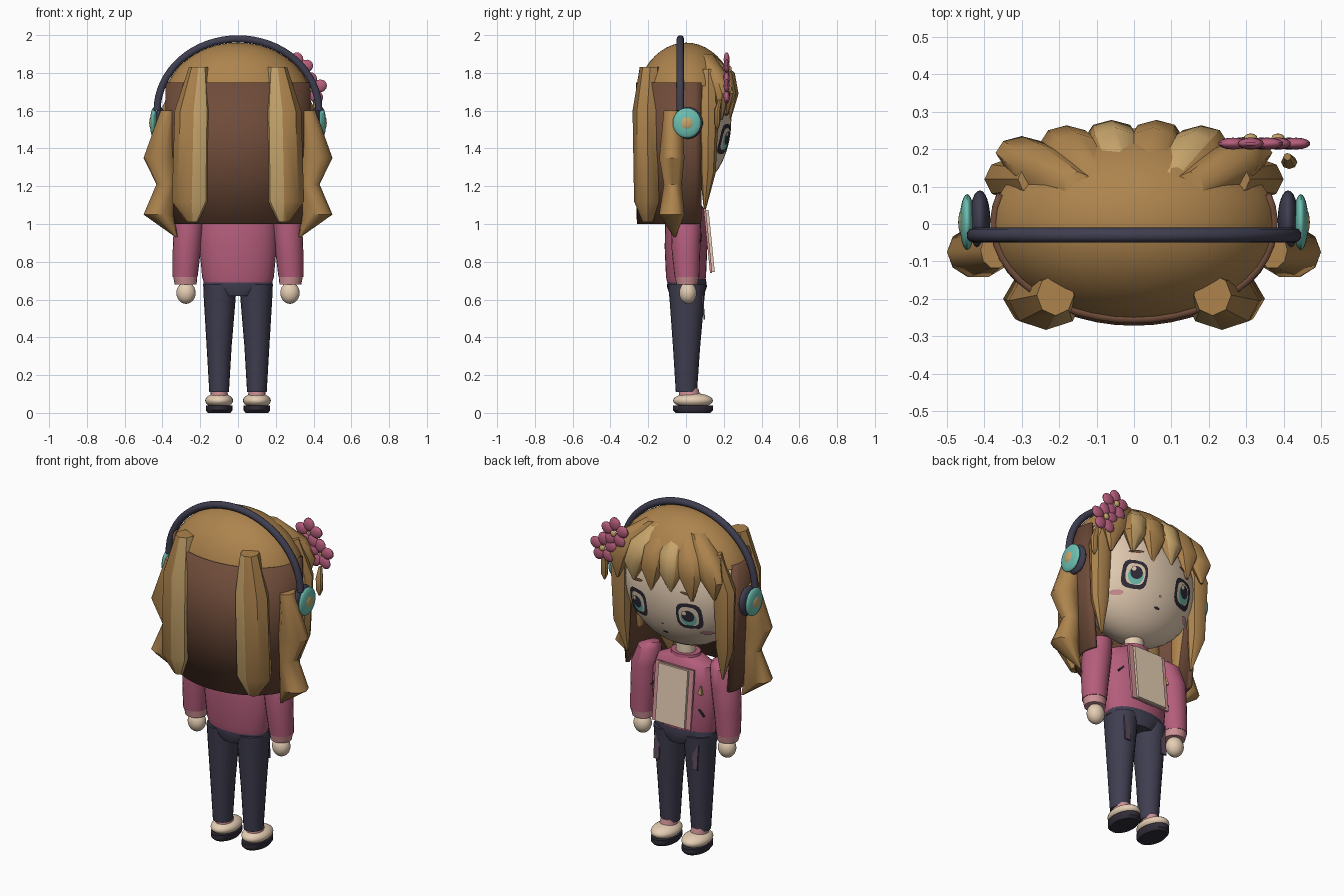
import bpy, bmesh
from math import sin, cos, pi, sqrt, radians
from mathutils import Matrix, Vector

old = bpy.data.objects.get("Cube")
if old:
    bpy.data.objects.remove(old, do_unlink=True)


def material(name, *rgb):
    m = bpy.data.materials.new(name)
    m.use_nodes = True
    m.diffuse_color = (*rgb, 1)
    m.node_tree.nodes["Principled BSDF"].inputs["Base Color"].default_value = (*rgb, 1)
    return m


HAIR = material("golden brown hair", .42, .23, .075)
LIGHT = material("light hair and gold", .58, .38, .15)
BROWN = material("dark brown hair", .16, .072, .042)
SKIN = material("warm cream", .78, .61, .45)
PINK = material("rose pink", .46, .11, .2)
PALE = material("pale pink", .62, .28, .3)
NAVY = material("navy cloth", .05, .048, .08)
DARK = material("dark ink", .03, .026, .04)
TEAL = material("teal", .15, .52, .44)
PLUM = material("plum", .11, .07, .11)

parts = []
SIDES = (("left", 1), ("right", -1))


def add(name, bm, *mats):
    bmesh.ops.recalc_face_normals(bm, faces=bm.faces)
    mesh = bpy.data.meshes.new(name)
    bm.to_mesh(mesh)
    bm.free()
    for m in mats:
        mesh.materials.append(m)
    obj = bpy.data.objects.new(name, mesh)
    bpy.context.collection.objects.link(obj)
    parts.append(obj)
    return obj


def loft(name, mat, stations, sides=20, flip=1, light=()):
    """Stack horizontal rings (x, y, z, rx, ry); sides listed in light get the highlight colour."""
    bm = bmesh.new()
    rings = []
    for x, y, z, rx, ry in stations:
        angles = [2 * pi * k / sides for k in range(sides)]
        rings.append([bm.verts.new((flip * (x + rx * cos(a)), y + ry * sin(a), z)) for a in angles])
    for a, b in zip(rings, rings[1:]):
        for k in range(sides):
            n = (k + 1) % sides
            bm.faces.new((a[k], a[n], b[n], b[k])).material_index = int(k in light)
    bm.faces.new(rings[0])
    bm.faces.new(rings[-1])
    return add(name, bm, mat, LIGHT)


def ball(name, mat, centre, radii, turn=0, segments=24):
    bm = bmesh.new()
    bmesh.ops.create_uvsphere(bm, u_segments=segments, v_segments=segments // 2, radius=1)
    frame = Matrix.Translation(centre) @ Matrix.Rotation(turn, 4, "Y") @ Matrix.Diagonal((*radii, 1))
    bmesh.ops.transform(bm, matrix=frame, verts=bm.verts)
    return add(name, bm, mat)


def box(name, mat, centre, size, tilt=0, roll=0):
    bm = bmesh.new()
    bmesh.ops.create_cube(bm, size=1)
    turn = Matrix.Rotation(tilt, 4, "X") @ Matrix.Rotation(roll, 4, "Y")
    frame = Matrix.Translation(centre) @ turn @ Matrix.Diagonal((*size, 1))
    bmesh.ops.transform(bm, matrix=frame, verts=bm.verts)
    return add(name, bm, mat)


# Head and neck
HEAD = Vector((0, 0, 1.55))
HEAD_R = Vector((.37, .24, .37))
ball("head", SKIN, HEAD, HEAD_R, segments=40)
loft("neck", SKIN, [(0, 0, 1.05, .055, .05), (0, 0, 1.25, .055, .05)])


def decal(name, mat, x, z, w, h, lift, sides=16, square=1, roll=0):
    """Thin painted shape that follows the face."""
    bm = bmesh.new()

    def point(u, v):
        px, pz = x + u * cos(roll) - v * sin(roll), z + u * sin(roll) + v * cos(roll)
        depth = 1 - (px / HEAD_R.x) ** 2 - ((pz - HEAD.z) / HEAD_R.z) ** 2
        return bm.verts.new((px, HEAD_R.y * sqrt(max(depth, 0)) + lift, pz))

    def soft(t):
        return abs(t) ** square * (1 if t > 0 else -1)

    centre = point(0, 0)
    rim = [point(w * soft(cos(2 * pi * k / sides)), h * soft(sin(2 * pi * k / sides))) for k in range(sides)]
    for k in range(sides):
        bm.faces.new((centre, rim[(k + 1) % sides], rim[k]))
    obj = add(name, bm, mat)
    for p in obj.data.polygons:
        if p.normal.y < 0:
            p.flip()


# Face details
for side, s in SIDES:
    x = s * .165
    decal(side + "_eye_outline", DARK, x, 1.45, .07, .08, .005, square=.6)
    decal(side + "_eye_white", SKIN, x, 1.45, .053, .06, .008, square=.7)
    decal(side + "_iris", TEAL, x, 1.44, .042, .05, .011)
    decal(side + "_pupil", DARK, x, 1.455, .034, .036, .014)
    decal(side + "_eye_shine", SKIN, x + .018, 1.475, .012, .014, .017)
    decal(side + "_eyebrow", BROWN, x, 1.585, .045, .009, .006, roll=-s * .2)
    decal(side + "_blush", PALE, s * .235, 1.345, .032, .014, .006)
decal("nose", PALE, 0, 1.37, .008, .006, .008)
decal("mouth", DARK, 0, 1.31, .018, .007, .006)

# Hair cap: an ellipsoid dome cut off level
dome = bmesh.new()
bmesh.ops.create_uvsphere(dome, u_segments=40, v_segments=24, radius=1)
bmesh.ops.transform(dome, matrix=Matrix.Translation((0, 0, 1.62)) @ Matrix.Diagonal((.4, .27, .34, 1)), verts=dome.verts)
bmesh.ops.bisect_plane(dome, geom=dome.verts[:] + dome.edges[:] + dome.faces[:],
                       plane_co=(0, 0, 1.73), plane_no=(0, 0, -1), clear_outer=True)
add("hair_cap", dome, HAIR)

# Back hair: a curved sheet wrapped round the back and sides
sheet = bmesh.new()
rows = []
for z, rx, ry in ((1.75, .375, .255), (1.4, .375, .262), (1, .345, .25)):
    arc = [pi * (.9 + 1.2 * k / 28) for k in range(29)]
    rows.append([sheet.verts.new((rx * cos(a), ry * sin(a), z)) for a in arc])
for a, b in zip(rows, rows[1:]):
    for k in range(28):
        sheet.faces.new((a[k], a[k + 1], b[k + 1], b[k]))
back = add("back_hair", sheet, BROWN)
thick = back.modifiers.new("thickness", "SOLIDIFY")
thick.thickness = .02
thick.offset = 0

# Long locks on both sides
for side, s in SIDES:
    loft(side + "_back_lock", HAIR, [(.21, -.19, 1.83, .05, .055), (.235, -.205, 1.6, .1, .078),
         (.245, -.2, 1.12, .105, .075), (.24, -.2, 1.01, .03, .03)], 8, s, (4, 5))
    loft(side + "_wavy_lock", HAIR, [(.37, -.07, 1.6, .04, .05), (.415, -.075, 1.35, .085, .07),
         (.38, -.07, 1.21, .052, .05), (.42, -.075, 1.05, .08, .07), (.325, -.06, .93, .006, .006)], 10, s)
    loft(side + "_face_lock", HAIR, [(.27, .12, 1.82, .04, .04), (.335, .12, 1.62, .065, .055),
         (.335, .115, 1.27, .052, .042), (.31, .1, 1.08, .006, .006)], 8, s)

# Fringe
for i in range(6):
    x = -.3 + .12 * i
    y = .245 - .5 * x * x
    shine = (1, 2) if i in (2, 4) else ()
    loft(f"fringe_lock_{i + 1}", HAIR, [(x * .5, .1, 1.9, .04, .04), (x * .85, y - .045, 1.8, .075, .06),
         (x, y - .01, 1.69, .07, .045), (x * 1.05, y - .015, 1.58 - .03 * (i % 2), .008, .008)], 8, 1, shine)

# Headphones
curve = bpy.data.curves.new("headband", "CURVE")
curve.dimensions = "3D"
curve.bevel_depth = .02
curve.bevel_resolution = 3
line = curve.splines.new("POLY")
line.points.add(32)
for k, p in enumerate(line.points):
    a = pi * k / 32
    p.co = (.428 * cos(a), -.03, 1.6 + .38 * sin(a), 1)
curve.materials.append(NAVY)
band = bpy.data.objects.new("headband", curve)
bpy.context.collection.objects.link(band)
for side, s in SIDES:
    ball(side + "_ear_pad", NAVY, (s * .412, .01, 1.535), (.028, .08, .085))
    ball(side + "_ear_cup", TEAL, (s * .446, .005, 1.535), (.02, .075, .08))
    ball(side + "_ear_button", LIGHT, (s * .456, .005, 1.535), (.014, .038, .038))

# Hair flowers and hanging ornament
for i, (x, z) in enumerate(((.312, 1.82), (.385, 1.715))):
    for k in range(5):
        a = 2 * pi * k / 5 + pi / 2
        ball(f"flower_{i + 1}_petal_{k + 1}", PINK, (x + .05 * cos(a), .215, z + .05 * sin(a)), (.04, .016, .034), -a, 14)
    ball(f"flower_{i + 1}_centre", LIGHT, (x, .23, z), (.018, .012, .018), 0, 12)
loft("hanging_ornament", HAIR, [(.41, .18, 1.66, .01, .01), (.415, .165, 1.6, .022, .018),
     (.415, .165, 1.53, .02, .016), (.415, .165, 1.5, .005, .005)], 8)

# Jacket
loft("jacket", PINK, [(0, 0, .69, .18, .1), (0, 0, .72, .19, .106), (0, 0, .88, .205, .113),
     (0, 0, 1, .2, .11), (0, 0, 1.08, .17, .095), (0, 0, 1.12, .09, .07)], 32)
loft("collar", PINK, [(0, 0, 1.1, .09, .075), (0, 0, 1.135, .085, .07)])
box("jacket_trim", PALE, (0, .116, .91), (.25, .012, .34), .1)
box("shirt_front", SKIN, (0, .127, .91), (.19, .018, .33), .1)
loft("badge", LIGHT, [(-.155, .085, .94, .02, .012), (-.155, .082, .99, .003, .003)], 3)
for side, s in SIDES:
    box(side + "_jacket_stripe", DARK, (s * .155, .078, .88 + .05 * s), (.05, .009, .01), 0, s * .8)

# Arms and hands
for side, s in SIDES:
    loft(side + "_sleeve", PINK, [(.21, 0, 1.13, .03, .03), (.235, 0, 1.1, .065, .065), (.26, 0, 1, .08, .08),
         (.272, 0, .85, .074, .075), (.28, .005, .72, .066, .066)], 20, s)
    loft(side + "_cuff", PALE, [(.28, .005, .725, .064, .064), (.277, .005, .68, .058, .056)], 20, s)
    ball(side + "_hand", SKIN, (s * .275, .01, .635), (.051, .046, .058))

# Trousers, socks and shoes
loft("trouser_waist", NAVY, [(0, .005, .71, .18, .1), (0, .005, .67, .186, .106), (0, .005, .62, .1, .09)], 28)
for side, s in SIDES:
    loft(side + "_trouser_leg", NAVY, [(.096, .005, .68, .088, .1), (.097, .005, .6, .084, .092),
         (.1, .003, .35, .066, .072), (.1, .002, .11, .052, .056)], 20, s)
    box(side + "_pocket", PLUM, (s * .125, .091, .57), (.035, .008, .15), .08)
    loft(side + "_sock", PALE, [(.1, .015, .13, .042, .05), (.1, .02, .07, .05, .06)], 16, s)
    ball(side + "_shoe", SKIN, (s * .1, .037, .065), (.074, .106, .04))
    loft(side + "_sole", DARK, [(.1, .037, 0, .06, .092), (.1, .037, .014, .07, .107), (.1, .037, .04, .07, .107)], 24, s)

# Smooth rounded parts while keeping hard edges
bpy.ops.object.select_all(action="DESELECT")
for obj in parts:
    obj.select_set(True)
bpy.context.view_layer.objects.active = parts[0]
bpy.ops.object.shade_smooth_by_angle(angle=radians(40))
